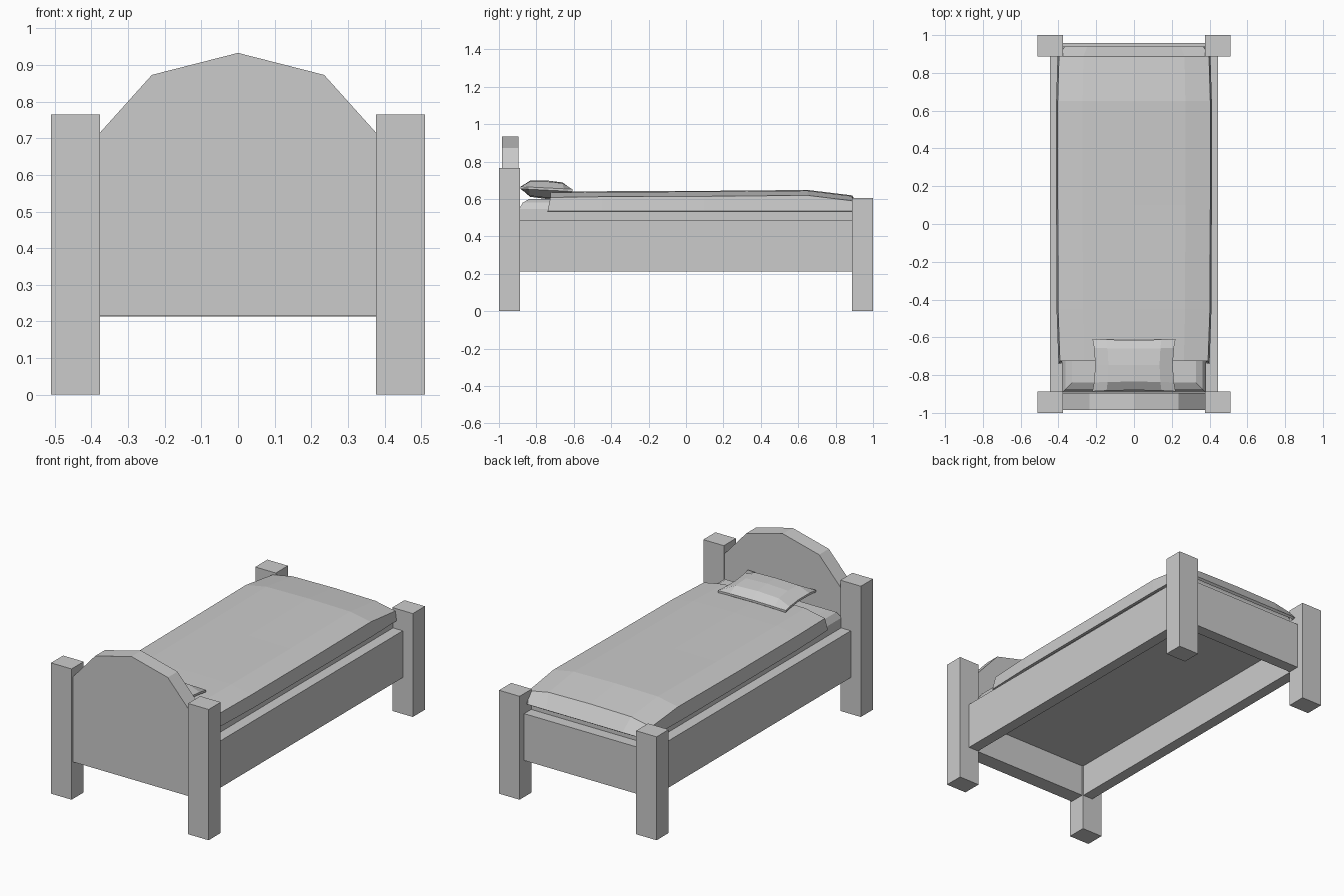
import bpy, bmesh

if "Cube" in bpy.data.objects:
    bpy.data.objects.remove(bpy.data.objects["Cube"])


def finish(name, bm):
    bmesh.ops.remove_doubles(bm, verts=bm.verts, dist=0.0005)
    bmesh.ops.recalc_face_normals(bm, faces=bm.faces)
    mesh = bpy.data.meshes.new(name)
    bm.to_mesh(mesh)
    bm.free()
    obj = bpy.data.objects.new(name, mesh)
    bpy.context.collection.objects.link(obj)
    return obj


def box(name, x, y, z, top_bevel=0):
    bm = bmesh.new()
    bmesh.ops.create_cube(bm, size=1)
    for v in bm.verts:
        v.co = [(a + b) / 2 + c * (b - a) for (a, b), c in zip((x, y, z), v.co)]
    if top_bevel:
        top = [e for e in bm.edges if all(v.co.z > z[1] - 0.001 for v in e.verts)]
        bmesh.ops.bevel(bm, geom=top, offset=top_bevel, segments=2,
                        profile=0.4, affect="EDGES")
    return finish(name, bm)


def add_grid(bm, rows):
    grid = [[bm.verts.new(p) for p in row] for row in rows]
    for a, b in zip(grid, grid[1:]):
        for i in range(len(a) - 1):
            bm.faces.new((a[i], a[i + 1], b[i + 1], b[i]))


# Posts and side rails, one set per side
for side, s in (("left", -1), ("right", 1)):
    outer = sorted((s * 0.377, s * 0.51))
    box(f"{side}_head_post", outer, (-1, -0.888), (0, 0.765))
    box(f"{side}_foot_post", outer, (0.888, 1), (0, 0.605))
    box(f"{side}_side_rail", sorted((s * 0.38, s * 0.445)), (-0.888, 0.888), (0.213, 0.487))

# Footboard
box("footboard", (-0.377, 0.377), (0.89, 0.957), (0.213, 0.487))

# Arched headboard
arch = [(-0.377, 0.215), (0.377, 0.215), (0.377, 0.715), (0.235, 0.873),
        (0, 0.933), (-0.235, 0.873), (-0.377, 0.715)]
bm = bmesh.new()
face = bm.faces.new([bm.verts.new((x, -0.985, z)) for x, z in arch])
ext = bmesh.ops.extrude_face_region(bm, geom=[face])["geom"]
bmesh.ops.translate(bm, vec=(0, 0.09, 0),
                    verts=[g for g in ext if isinstance(g, bmesh.types.BMVert)])
finish("headboard", bm)

# Mattress with softened upper edges
box("mattress", (-0.382, 0.382), (-0.893, 0.892), (0.40, 0.60), top_bevel=0.055)

# Blanket: lofted cross-sections, then the sloping flap over the foot
section = [(-1, 0.535), (-0.98, 0.612), (-0.66, 0.637), (0, 0.641),
           (0.66, 0.637), (0.98, 0.612), (1, 0.535)]
stations = [(-0.725, 0.400, -0.004), (-0.45, 0.41, 0), (0.1, 0.412, 0.002),
            (0.65, 0.412, 0.007), (0.888, 0.405, -0.022)]
rows = []
for y, w, dz in stations:
    rows.append([(x * w, y - (0.015 if y < -0.7 and abs(x) == 1 else 0),
                  z + (dz if abs(x) < 1 else 0)) for x, z in section])
rows.append([(x * 0.374, 0.94, 0.537) for x, z in section])
bm = bmesh.new()
add_grid(bm, rows)
blanket = finish("blanket", bm)
sol = blanket.modifiers.new("thickness", "SOLIDIFY")
sol.thickness = 0.016
sol.offset = -1 if blanket.data.polygons[len(section) + 1].normal.z > 0 else 1

# Pillow: two domed grids joined by a narrow edge strip, pinched between corners
steps = [-1, -0.66, 0, 0.66, 1]
dome = {1: 0, 0.66: 0.85, 0: 1}


def pillow_point(u, v, h, edge):
    return (u * (0.205 + 0.015 * v * v), -0.747 + v * (0.132 + 0.007 * u * u),
            0.653 - 0.007 * v + edge + h * dome[abs(u)] * dome[abs(v)])


bm = bmesh.new()
for h, edge in ((0.040, 0.006), (-0.047, -0.006)):
    add_grid(bm, [[pillow_point(u, v, h, edge) for u in steps] for v in steps])
rim = ([(u, -1) for u in steps] + [(1, v) for v in steps[1:]]
       + [(u, 1) for u in steps[-2::-1]] + [(-1, v) for v in steps[-2::-1]])
add_grid(bm, [[pillow_point(u, v, 0, e) for u, v in rim] for e in (-0.006, 0.006)])
finish("pillow", bm)
